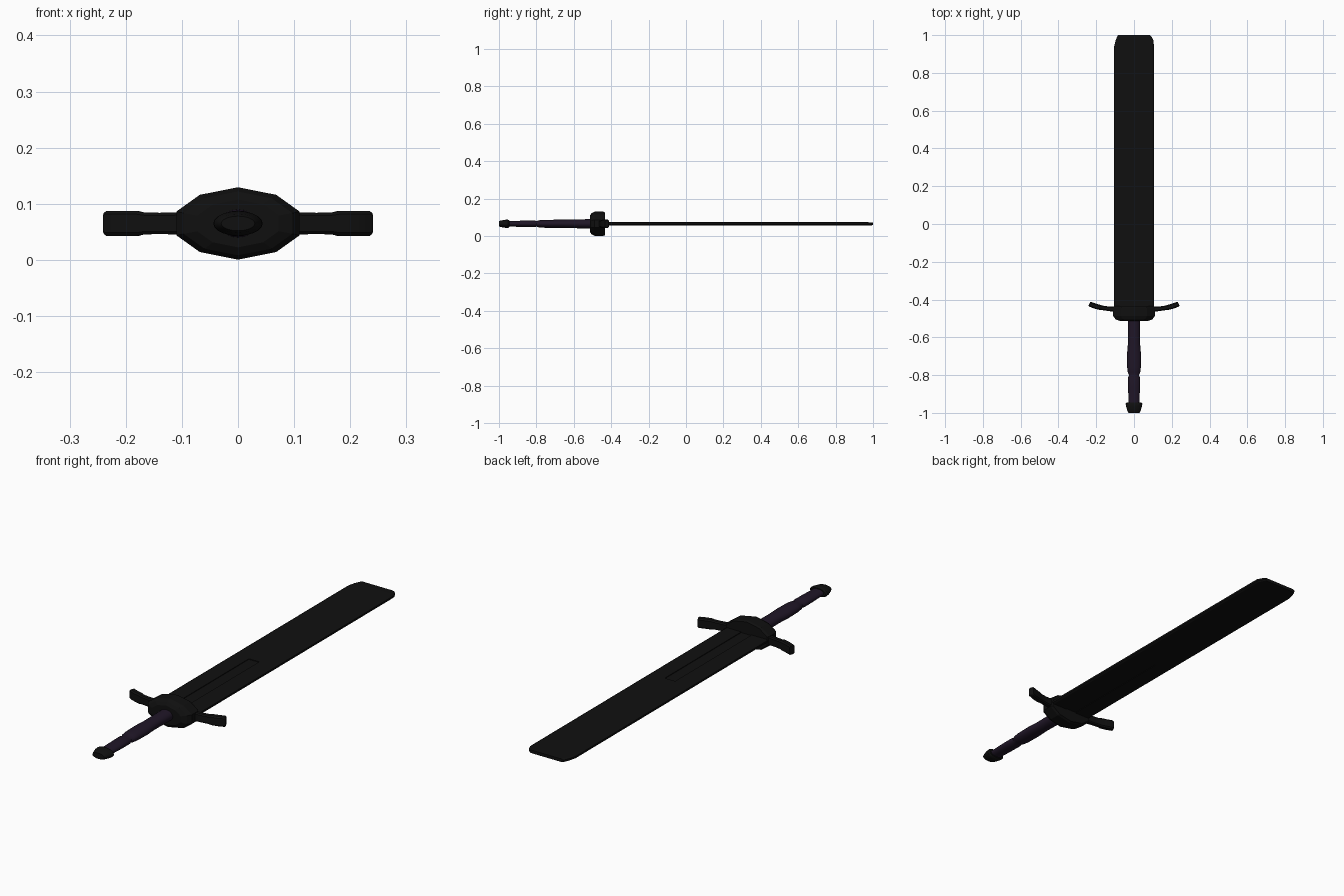
import bpy, bmesh, math
from mathutils import Vector

if "Cube" in bpy.data.objects:
    bpy.data.objects.remove(bpy.data.objects["Cube"])

ZC = 0.065  # height of the sword's long axis


def material(name, rgb):
    m = bpy.data.materials.new(name)
    m.diffuse_color = (*rgb, 1)
    m.use_nodes = True
    m.node_tree.nodes["Principled BSDF"].inputs["Base Color"].default_value = m.diffuse_color
    return m


steel = material("black_steel", (0.005, 0.005, 0.005))
wrap = material("purple_wrap", (0.014, 0.008, 0.02))


def loft(name, rings, mat, smooth=None):
    """Skin a closed, capped body over equal-length rings of points."""
    bm = bmesh.new()
    vs = [[bm.verts.new(p) for p in ring] for ring in rings]
    n = len(vs[0])
    for a, b in zip(vs, vs[1:]):
        for i in range(n):
            j = (i + 1) % n
            bm.faces.new((a[i], a[j], b[j], b[i]))
    bm.faces.new(vs[0])
    bm.faces.new(vs[-1])
    bmesh.ops.recalc_face_normals(bm, faces=bm.faces)
    me = bpy.data.meshes.new(name)
    bm.to_mesh(me)
    bm.free()
    me.materials.append(mat)
    ob = bpy.data.objects.new(name, me)
    bpy.context.collection.objects.link(ob)
    if smooth:
        bpy.ops.object.select_all(action='DESELECT')
        ob.select_set(True)
        bpy.context.view_layer.objects.active = ob
        bpy.ops.object.shade_smooth_by_angle(angle=math.radians(smooth))
    return ob


def ellipse(y, rx, rz, n=20):
    return [(rx * math.cos(t), y, ZC + rz * math.sin(t))
            for t in (2 * math.pi * i / n for i in range(n))]


# Blade: flat bar with narrow bevelled edges and clipped tip corners
def blade_ring(y, left, right, h=0.0085, bevel=0.008):
    return [(left, y, ZC - h * .5), (left + bevel, y, ZC - h),
            (right - bevel, y, ZC - h), (right, y, ZC - h * .5),
            (right, y, ZC + h * .5), (right - bevel, y, ZC + h),
            (left + bevel, y, ZC + h), (left, y, ZC + h * .5)]


blade = loft("blade", [blade_ring(-0.46, -0.105, 0.105),
                       blade_ring(0.94, -0.105, 0.105),
                       blade_ring(0.97, -0.098, 0.104),
                       blade_ring(0.99, -0.09, 0.094, 0.008),
                       blade_ring(1.0, -0.084, 0.085, 0.007)], steel)

# Shallow fuller on both faces near the guard
for side in (-1, 1):
    bpy.ops.mesh.primitive_cube_add(size=1, location=(0, -0.16, ZC + side * 0.0105))
    cutter = bpy.context.object
    cutter.name = "fuller_cutter"
    cutter.scale = (0.052, 0.55, 0.01)
    cutter.hide_render = True
    mod = blade.modifiers.new("fuller", 'BOOLEAN')
    mod.object = cutter
    mod.solver = 'EXACT'
    bpy.context.view_layer.objects.active = blade
    bpy.ops.object.modifier_apply(modifier=mod.name)
    bpy.data.objects.remove(cutter)

# Guard block: faceted ten-sided body, tapered toward the grip
quarter = [(0.11, 0.021), (0.068, 0.051), (0, 0.0645)]
half = quarter + [(-x, z) for x, z in quarter[1::-1]]
outline = half + [(-x, -z) for x, z in half]


def block_ring(y, s):
    return [(x * s, y, ZC + z * s) for x, z in outline]


loft("guard_block", [block_ring(-0.514, 0.66), block_ring(-0.505, 0.88),
                     block_ring(-0.488, 1.0), block_ring(-0.442, 1.0),
                     block_ring(-0.433, 0.94)], steel)

# Curved guard arms with flared ends: (x, y centre, y half, z half)
arm = [(0.08, -0.452, 0.014, 0.021), (0.11, -0.451, 0.013, 0.0195),
       (0.14, -0.448, 0.012, 0.019), (0.168, -0.444, 0.012, 0.0195),
       (0.178, -0.442, 0.013, 0.022), (0.205, -0.435, 0.014, 0.022),
       (0.232, -0.425, 0.013, 0.022), (0.236, -0.423, 0.011, 0.019)]
for side, label in ((1, "right"), (-1, "left")):
    rings = []
    for i, (x, y, hy, hz) in enumerate(arm):
        a, b = arm[max(i - 1, 0)], arm[min(i + 1, len(arm) - 1)]
        t = Vector((b[0] - a[0], b[1] - a[1])).normalized()
        rings.append([(side * (x - t.y * u * hy), y + t.x * u * hy, ZC + w * hz)
                      for u, w in ((1, -.75), (1, .75), (.6, 1), (-.6, 1),
                                   (-1, .75), (-1, -.75), (-.6, -1), (.6, -1))])
    loft("guard_arm_" + label, rings, steel, 30)

# Grip: oval handle with a swell and a notch: (y, x radius, z radius)
grip = [(-0.50, 0.033, 0.025), (-0.63, 0.032, 0.023), (-0.655, 0.034, 0.022),
        (-0.69, 0.037, 0.022), (-0.76, 0.036, 0.021), (-0.785, 0.033, 0.019),
        (-0.80, 0.026, 0.015), (-0.812, 0.031, 0.018), (-0.87, 0.031, 0.017),
        (-0.96, 0.029, 0.014)]
loft("grip", [ellipse(*g) for g in grip], wrap, 40)

# Pommel: flared oval cap
pommel = [(-0.945, 0.038, 0.018), (-0.951, 0.044, 0.022), (-0.963, 0.043, 0.022),
          (-0.992, 0.034, 0.017), (-1.0, 0.030, 0.013)]
loft("pommel", [ellipse(*p) for p in pommel], steel, 35)
